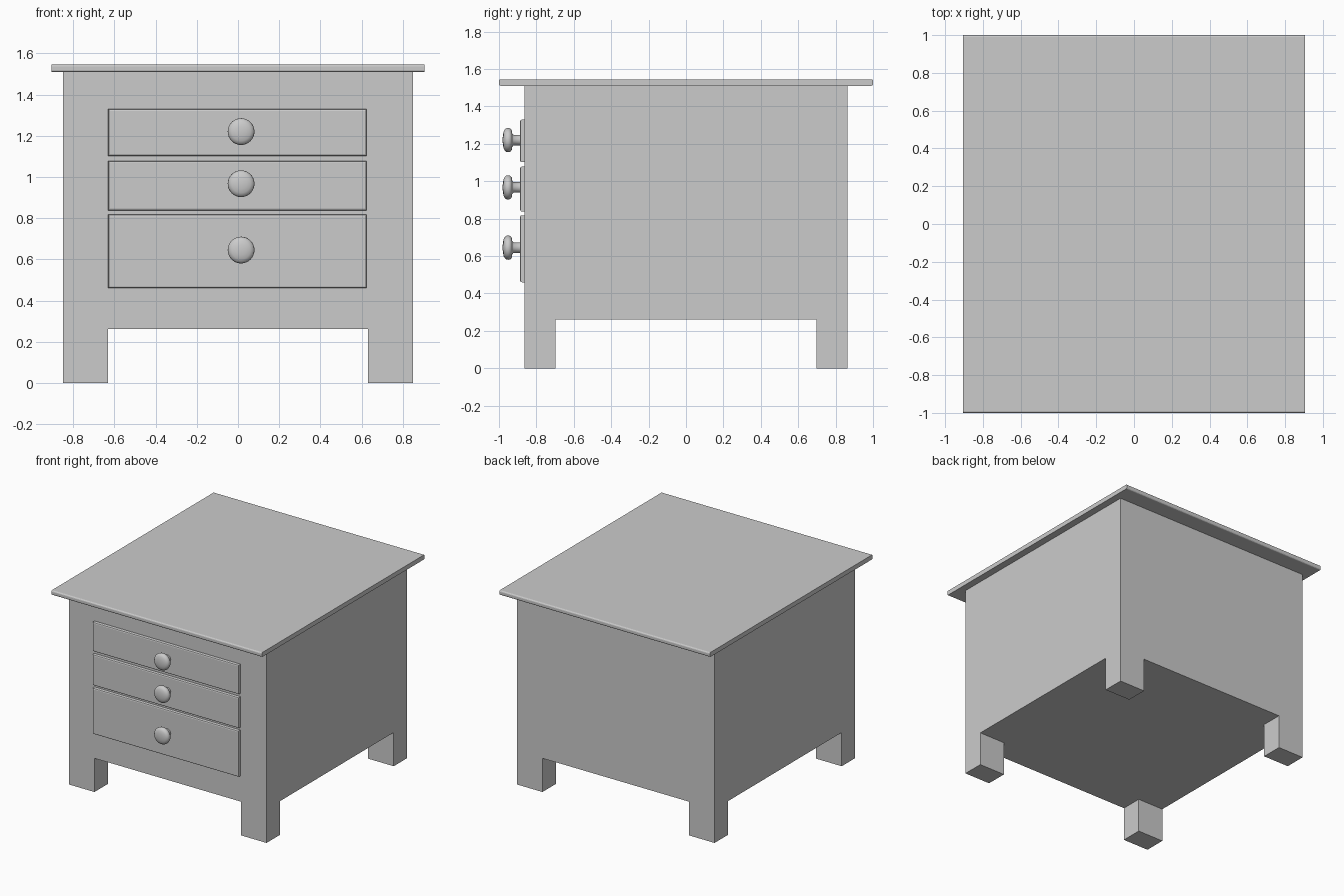
import bpy, bmesh, math
from mathutils import Matrix, Vector

if "Cube" in bpy.data.objects:
    bpy.data.objects.remove(bpy.data.objects["Cube"])


def make_object(name, bm):
    bmesh.ops.recalc_face_normals(bm, faces=bm.faces)
    mesh = bpy.data.meshes.new(name)
    bm.to_mesh(mesh)
    bm.free()
    obj = bpy.data.objects.new(name, mesh)
    bpy.context.collection.objects.link(obj)
    return obj


def box_mesh(lo, hi):
    bm = bmesh.new()
    lo, hi = Vector(lo), Vector(hi)
    bmesh.ops.create_cube(bm, size=1, matrix=Matrix.Translation((lo + hi) / 2)
                          @ Matrix.Diagonal((*(hi - lo), 1)))
    return bm


# Cabinet: gridded underside, corner cells pulled down into legs
xs, ys = (-0.85, -0.63, 0.63, 0.85), (-0.863, -0.698, 0.698, 0.863)
bm = bmesh.new()
grid = [[bm.verts.new((x, y, 0.262)) for y in ys] for x in xs]
cells = {(i, j): bm.faces.new((grid[i][j], grid[i + 1][j],
                               grid[i + 1][j + 1], grid[i][j + 1]))
         for i in range(3) for j in range(3)}
up = bmesh.ops.extrude_face_region(bm, geom=list(bm.faces), use_keep_orig=True)
for v in [g for g in up["geom"] if isinstance(g, bmesh.types.BMVert)]:
    v.co.z = 1.51
for i, j in ((0, 0), (2, 0), (0, 2), (2, 2)):
    leg = bmesh.ops.extrude_discrete_faces(bm, faces=[cells[i, j]])["faces"][0]
    for v in leg.verts:
        v.co.z = 0.003
bmesh.ops.translate(bm, verts=[v for v in bm.verts if v.co.z < 0.1], vec=(0, 0, -0.003))
bmesh.ops.dissolve_limit(bm, angle_limit=0.01, verts=bm.verts, edges=bm.edges)
make_object("cabinet_body_with_legs", bm)

# Table top: long front and back edges softened
bm = box_mesh((-0.905, -1, 1.51), (0.905, 1, 1.545))
edges = [e for e in bm.edges if abs(e.verts[0].co.x - e.verts[1].co.x) > 1]
bmesh.ops.bevel(bm, geom=edges, offset=0.01, segments=3, profile=0.5, affect='EDGES')
make_object("table_top", bm)

# Knob outline: radius, distance out from the drawer face
PROFILE = [(0.028, -0.01), (0.028, 0.035), (0.036, 0.042), (0.054, 0.045),
           (0.062, 0.052), (0.065, 0.062), (0.064, 0.072), (0.058, 0.081),
           (0.045, 0.088), (0.025, 0.092), (0, 0.094)]
FACE_Y = -0.887

# Drawers with turned knobs
for name, z0, z1, knob_z in (("top", 1.102, 1.33, 1.22),
                             ("middle", 0.838, 1.078, 0.967),
                             ("bottom", 0.46, 0.818, 0.645)):
    bm = box_mesh((-0.63, FACE_Y, z0), (0.625, -0.85, z1))
    front = [e for e in bm.edges if all(v.co.y < -0.88 for v in e.verts)]
    bmesh.ops.bevel(bm, geom=front, offset=0.009, segments=2, profile=0.5, affect='EDGES')
    make_object(name + "_drawer", bm)

    bm = bmesh.new()
    pts = [bm.verts.new((0.015 + r, FACE_Y - d, knob_z)) for r, d in PROFILE]
    line = [bm.edges.new(pair) for pair in zip(pts, pts[1:])]
    bmesh.ops.spin(bm, geom=pts + line, cent=(0.015, 0, knob_z), axis=(0, 1, 0),
                   angle=math.tau, steps=32)
    bmesh.ops.remove_doubles(bm, verts=bm.verts, dist=0.0005)
    knob = make_object(name + "_knob", bm)
    bpy.context.view_layer.objects.active = knob
    knob.select_set(True)
    bpy.ops.object.shade_smooth_by_angle(angle=math.radians(50))
    knob.select_set(False)
